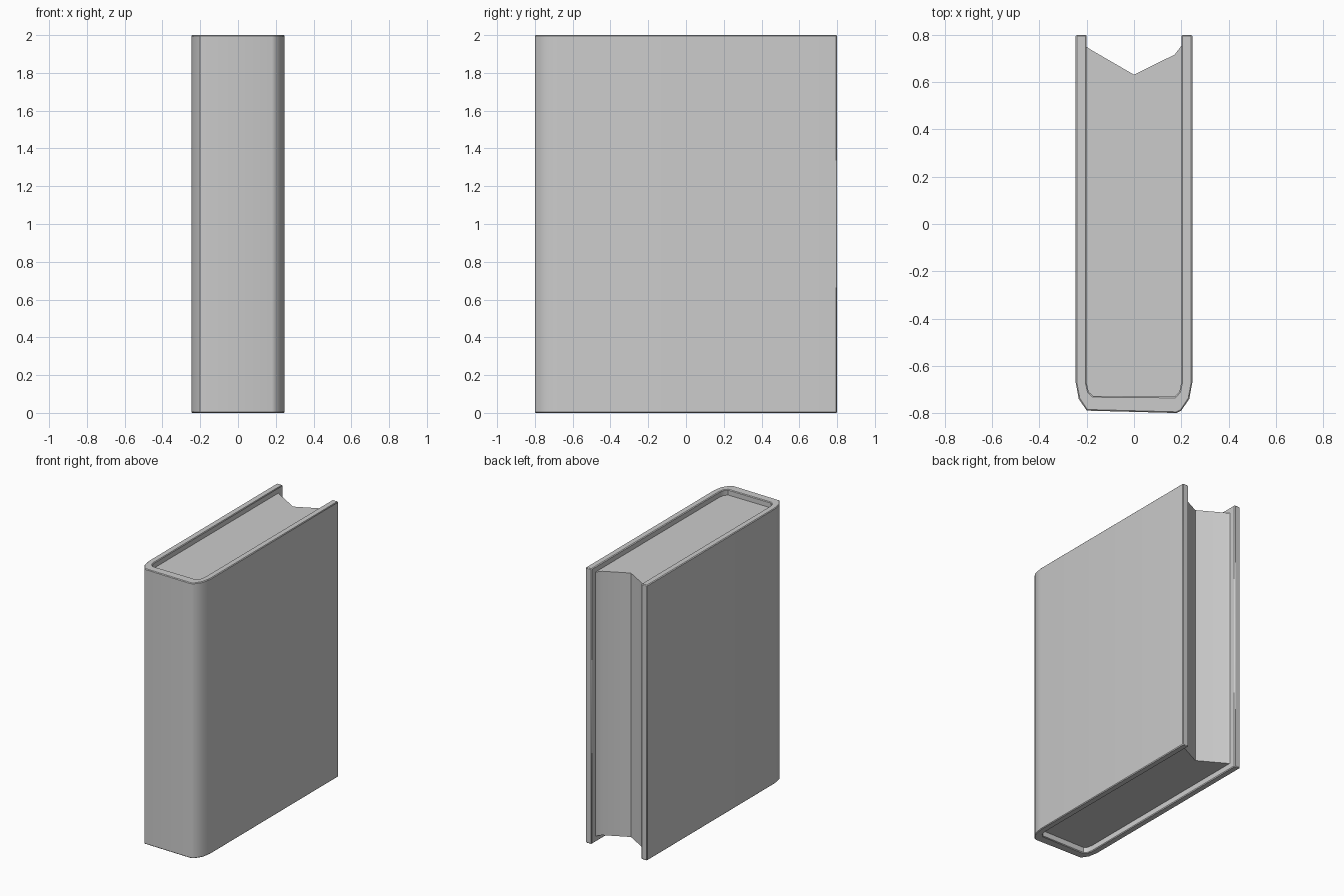
import bpy, bmesh, math

if "Cube" in bpy.data.objects:
    bpy.data.objects.remove(bpy.data.objects["Cube"])


def prism(name, outline, z0, z1, bevel=0.0):
    """Extrude a closed xy outline (counter-clockwise) from z0 to z1."""
    bm = bmesh.new()
    base = bm.faces.new([bm.verts.new((x, y, z0)) for x, y in outline])
    top = bmesh.ops.extrude_face_region(bm, geom=[base], use_keep_orig=True)
    for v in top["geom"]:
        if isinstance(v, bmesh.types.BMVert):
            v.co.z = z1
    bmesh.ops.recalc_face_normals(bm, faces=bm.faces)
    if bevel:
        sharp = [e for e in bm.edges if e.calc_face_angle(0) > math.radians(60)]
        bmesh.ops.bevel(bm, geom=sharp, offset=bevel, segments=1,
                        profile=0.5, affect='EDGES')
    mesh = bpy.data.meshes.new(name)
    bm.to_mesh(mesh)
    bm.free()
    ob = bpy.data.objects.new(name, mesh)
    bpy.context.collection.objects.link(ob)
    bpy.ops.object.select_all(action='DESELECT')
    ob.select_set(True)
    bpy.context.view_layer.objects.active = ob
    bpy.ops.object.shade_smooth_by_angle(angle=math.radians(38))
    return ob


# Shared inner spine curve, left to right
inner = [(-0.2, -0.675), (-0.192, -0.71), (-0.173, -0.728),
         (0.173, -0.731), (0.192, -0.71), (0.2, -0.672)]
# Outer spine curve, left to right
outer = [(-0.247, -0.67), (-0.234, -0.74), (-0.2, -0.79),
         (0.18, -0.8), (0.2, -0.79), (0.234, -0.74), (0.247, -0.67)]

# Hard cover: two boards joined by a rounded spine
prism("cover", [(-0.247, 0.8)] + outer + [(0.247, 0.8), (0.2, 0.8)]
      + inner[::-1] + [(-0.2, 0.8)], 0.0, 2.0, bevel=0.005)

# Page block, recessed at top and bottom, with a V-shaped fore edge
prism("pages", inner + [(0.2, 0.753), (0.172, 0.717), (0.0, 0.632),
                        (-0.185, 0.739), (-0.2, 0.75)], 0.043, 1.96)
